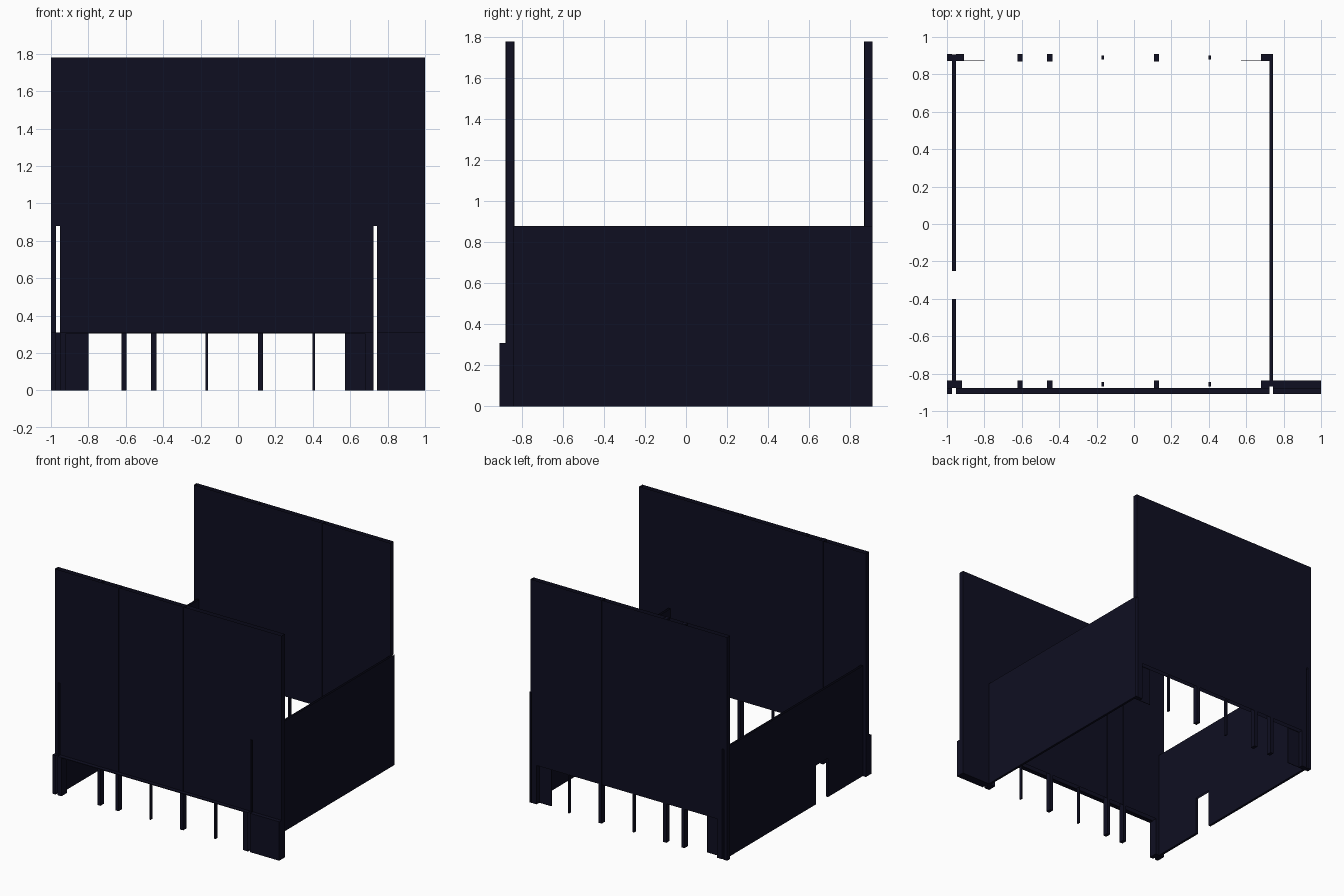
import bpy, bmesh
from mathutils import Vector

if "Cube" in bpy.data.objects:
    bpy.data.objects.remove(bpy.data.objects["Cube"])

navy = bpy.data.materials.new("dark navy")
navy.diffuse_color = (0.0045, 0.0045, 0.0155, 1)
navy.use_nodes = True
navy.node_tree.nodes["Principled BSDF"].inputs["Base Color"].default_value = navy.diffuse_color

DIRS = {'+x': (1, 0, 0), '-x': (-1, 0, 0), '+y': (0, 1, 0),
        '-y': (0, -1, 0), '+z': (0, 0, 1), '-z': (0, 0, -1)}


def shell(name, boxes):
    """Object made of boxes (x range, y range, z range, open sides)."""
    bm = bmesh.new()
    for (x0, x1), (y0, y1), (z0, z1), openings in boxes:
        verts = bmesh.ops.create_cube(bm, size=1)['verts']
        for v in verts:
            v.co = Vector((x1 if v.co.x > 0 else x0,
                           y1 if v.co.y > 0 else y0,
                           z1 if v.co.z > 0 else z0))
        faces = {f for v in verts for f in v.link_faces}
        for f in faces:
            f.normal_update()
        gone = [f for f in faces
                if any(f.normal.dot(Vector(DIRS[d])) > 0.9 for d in openings.split())]
        bmesh.ops.delete(bm, geom=gone, context='FACES')
    me = bpy.data.meshes.new(name)
    bm.to_mesh(me)
    bm.free()
    me.materials.append(navy)
    ob = bpy.data.objects.new(name, me)
    bpy.context.collection.objects.link(ob)
    return ob


TOP, MID, LOW = 1.78, 0.88, 0.31          # wall top, side wall top, gap height
L0, L1 = -0.972, -0.953                   # left slot
R0, R1 = 0.725, 0.743                     # right slot
FY, BY = (-0.878, -0.838), (0.871, 0.909)  # front and back wall depth
Z, ZX = '+z -z', '+z -z +x -x'

# front wall: tall panel with two slots for the side walls
shell("front_wall", [
    ((-1, 1), FY, (MID, TOP), Z),
    ((L1, R0), FY, (LOW, MID), ZX),
    ((-1, L0), FY, (0, MID), '+z +x'),
    ((R1, 1), FY, (0, MID), '+z -x'),
    ((L1, -0.92), FY, (0, LOW), '+z -x'),
    ((0.68, R0), FY, (0, LOW), '+z +x'),
])

# low kick blocks and ledge in front of the front wall
KY = (-0.909, -0.878)
shell("front_kick_blocks", [
    ((-1, L0), KY, (0, LOW), '+y +x'),
    ((L1, -0.92), KY, (0, LOW), '+y -x'),
    ((0.68, R0), KY, (0, LOW), '+y +x'),
    ((R1, 1), KY, (0, LOW), '+y -x'),
])
shell("front_ledge", [((-0.92, 0.68), KY, (LOW - 0.006, LOW), '+y')])

# back wall
shell("back_wall", [
    ((-1, 0.735), BY, (MID, TOP), Z),
    ((L1, R0), BY, (LOW, MID), ZX),
    ((-1, L0), BY, (0, MID), '+z +x'),
    ((L1, -0.91), BY, (0, LOW), '+z -x'),
    ((0.68, R0), BY, (0, LOW), '+z +x'),
])

# inner corner plates of the back wall, visible from the front only
shell("back_corner_plates", [
    ((-0.91, -0.80), (0.871, 0.875), (0, LOW), '+y'),
    ((0.573, 0.68), (0.871, 0.875), (0, LOW), '+y'),
])

# studs: wide ones run full height, thin ones only fill the gap
for label, (y0, y1) in (("front", FY), ("back", BY)):
    studs = [((x - 0.014, x + 0.014), (y0 - 0.003, y1 + 0.001), (0, TOP), '')
             for x in (-0.61, -0.45, 0.12)]
    studs += [((x - 0.006, x + 0.006), (y0 + 0.008, y1 - 0.008), (0, LOW), '')
              for x in (-0.167, 0.405)]
    shell(label + "_studs", studs)

# right side wall, open at both ends and on top
shell("right_wall", [((R0, R1), (-0.87, 0.909), (0, MID), '+y -y +z')])

# left side wall with a low doorway
DX = (L0, L1)
shell("left_wall", [
    (DX, (-0.25, 0.905), (0, LOW), '+y +z'),
    (DX, (-0.878, -0.40), (0, LOW), '-y +z'),
    (DX, (-0.878, 0.905), (LOW, MID), '+y -y +z -z'),
])
